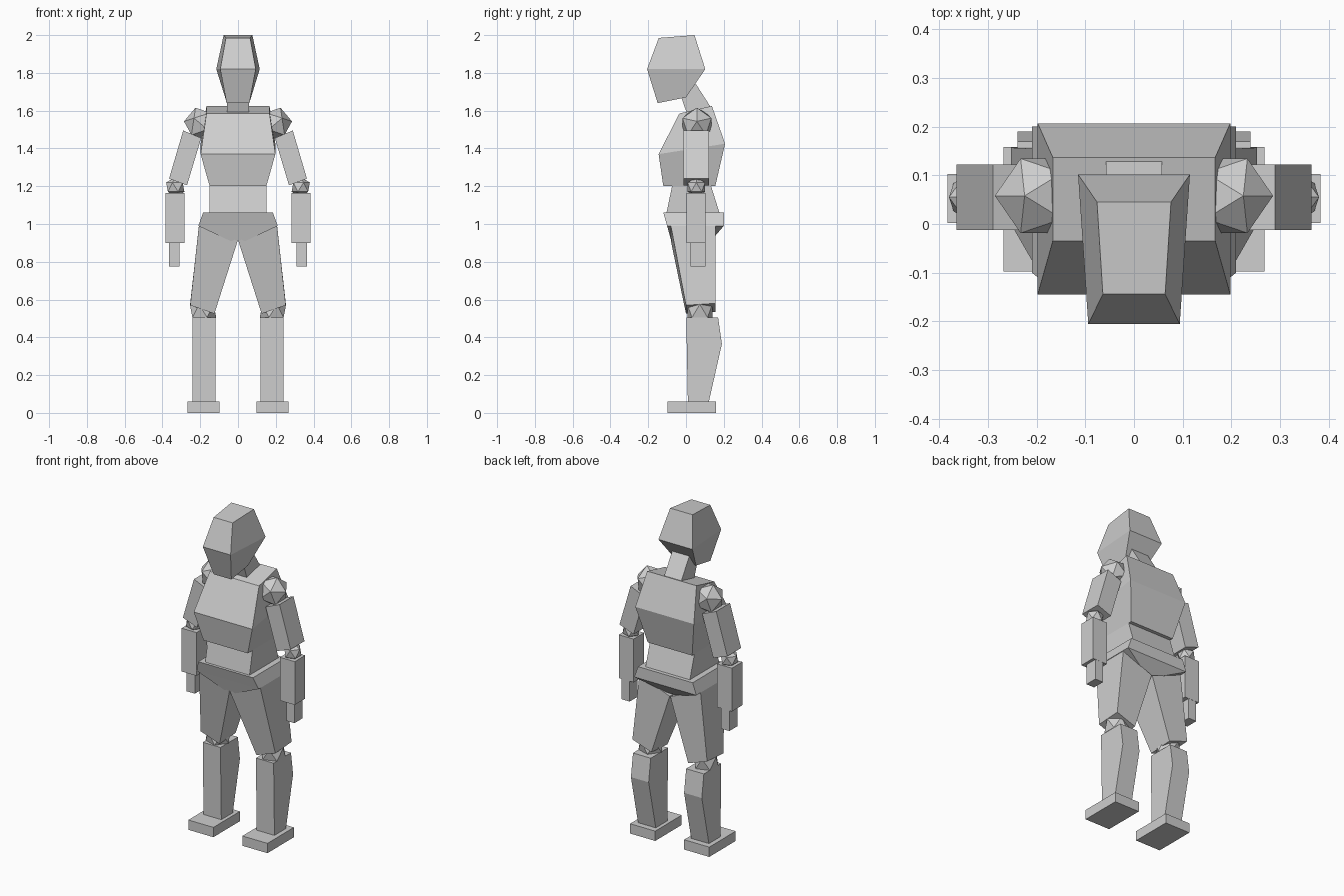
import bpy, bmesh, math
from mathutils import Matrix

grey = bpy.data.materials.new("light grey")
grey.diffuse_color = (0.62, 0.62, 0.62, 1)


def finish(name, bm, mirrored):
    bmesh.ops.recalc_face_normals(bm, faces=bm.faces)
    mesh = bpy.data.meshes.new(name)
    bm.to_mesh(mesh)
    bm.free()
    mesh.materials.append(grey)
    ob = bpy.data.objects.new(name, mesh)
    bpy.context.collection.objects.link(ob)
    if mirrored:
        ob.modifiers.new("other side", 'MIRROR').use_axis[0] = True
    return ob


def loft(name, rings, mirrored=False):
    """Join four-cornered rings; each ring is a front and a back edge
    given as (x0, x1, y, z at x0, z at x1)."""
    bm = bmesh.new()
    loops = []
    for f, b in rings:
        pts = [(f[0], f[2], f[3]), (f[1], f[2], f[4]),
               (b[1], b[2], b[4]), (b[0], b[2], b[3])]
        loops.append([bm.verts.new(p) for p in pts])
    for a, b in zip(loops, loops[1:]):
        for i in range(4):
            j = (i + 1) % 4
            bm.faces.new((a[i], a[j], b[j], b[i]))
    bm.faces.new(loops[0])
    bm.faces.new(loops[-1])
    return finish(name, bm, mirrored)


def sym(half_f, yf, zf, half_b, yb, zb):
    """Ring symmetric about the middle."""
    return (-half_f, half_f, yf, zf, zf), (-half_b, half_b, yb, zb, zb)


def flat(x0, x1, y0, y1, z):
    """Level rectangular ring."""
    return (x0, x1, y0, z, z), (x0, x1, y1, z, z)


def joint(name, centre, radius, tilt=0):
    """Twenty-sided ball joint on both sides."""
    bm = bmesh.new()
    m = Matrix.Translation(centre) @ Matrix.Rotation(math.radians(tilt), 4, 'Y')
    bmesh.ops.create_icosphere(bm, subdivisions=1, radius=radius, matrix=m)
    return finish(name, bm, True)


# Head and neck
loft("head", [sym(0.06, -0.15, 1.64, 0.068, 0.0, 1.67),
              sym(0.094, -0.206, 1.82, 0.115, 0.102, 1.82),
              sym(0.064, -0.144, 1.985, 0.076, 0.045, 2.0)])
loft("neck", [sym(0.058, 0.01, 1.57, 0.058, 0.13, 1.62),
              sym(0.058, -0.03, 1.685, 0.058, 0.04, 1.76)])

# Torso
loft("chest", [sym(0.15, -0.12, 1.20, 0.15, 0.155, 1.20),
               sym(0.198, -0.145, 1.37, 0.198, 0.207, 1.425),
               sym(0.167, -0.035, 1.585, 0.167, 0.137, 1.625)])
loft("waist", [sym(0.15, -0.105, 1.05, 0.15, 0.18, 1.05),
               sym(0.15, -0.072, 1.21, 0.15, 0.13, 1.21)])
loft("pelvis", [sym(0.04, -0.078, 0.91, 0.04, 0.14, 0.92),
                sym(0.21, -0.10, 0.99, 0.21, 0.20, 0.99),
                sym(0.185, -0.12, 1.06, 0.185, 0.20, 1.06)])

# Arms
joint("shoulder", (0.197, 0.058, 1.53), 0.09, 18)
loft("upper_arm", [((0.27, 0.365, -0.012, 1.205, 1.24), (0.27, 0.365, 0.122, 1.205, 1.24)),
                   ((0.195, 0.29, -0.012, 1.455, 1.495), (0.195, 0.29, 0.122, 1.455, 1.495))], True)
joint("elbow", (0.332, 0.055, 1.195), 0.054)
loft("forearm", [flat(0.283, 0.383, 0.002, 0.103, 0.90),
                 flat(0.283, 0.383, 0.002, 0.103, 1.165)], True)
loft("hand", [flat(0.31, 0.365, 0.025, 0.102, 0.775),
              flat(0.31, 0.365, 0.025, 0.102, 0.905)], True)

# Legs
loft("thigh", [((0.125, 0.253, 0.0, 0.525, 0.57), (0.125, 0.253, 0.157, 0.535, 0.58)),
               ((0.002, 0.207, -0.08, 0.91, 0.99), (0.002, 0.207, 0.155, 0.91, 0.99))], True)
joint("knee", (0.185, 0.073, 0.54), 0.078)
loft("shin", [flat(0.12, 0.24, 0.01, 0.12, 0.055),
              flat(0.12, 0.24, 0.004, 0.19, 0.365),
              flat(0.12, 0.24, 0.002, 0.17, 0.505)], True)
loft("foot", [flat(0.098, 0.268, -0.098, 0.158, 0.0),
              flat(0.098, 0.268, -0.098, 0.158, 0.06)], True)
